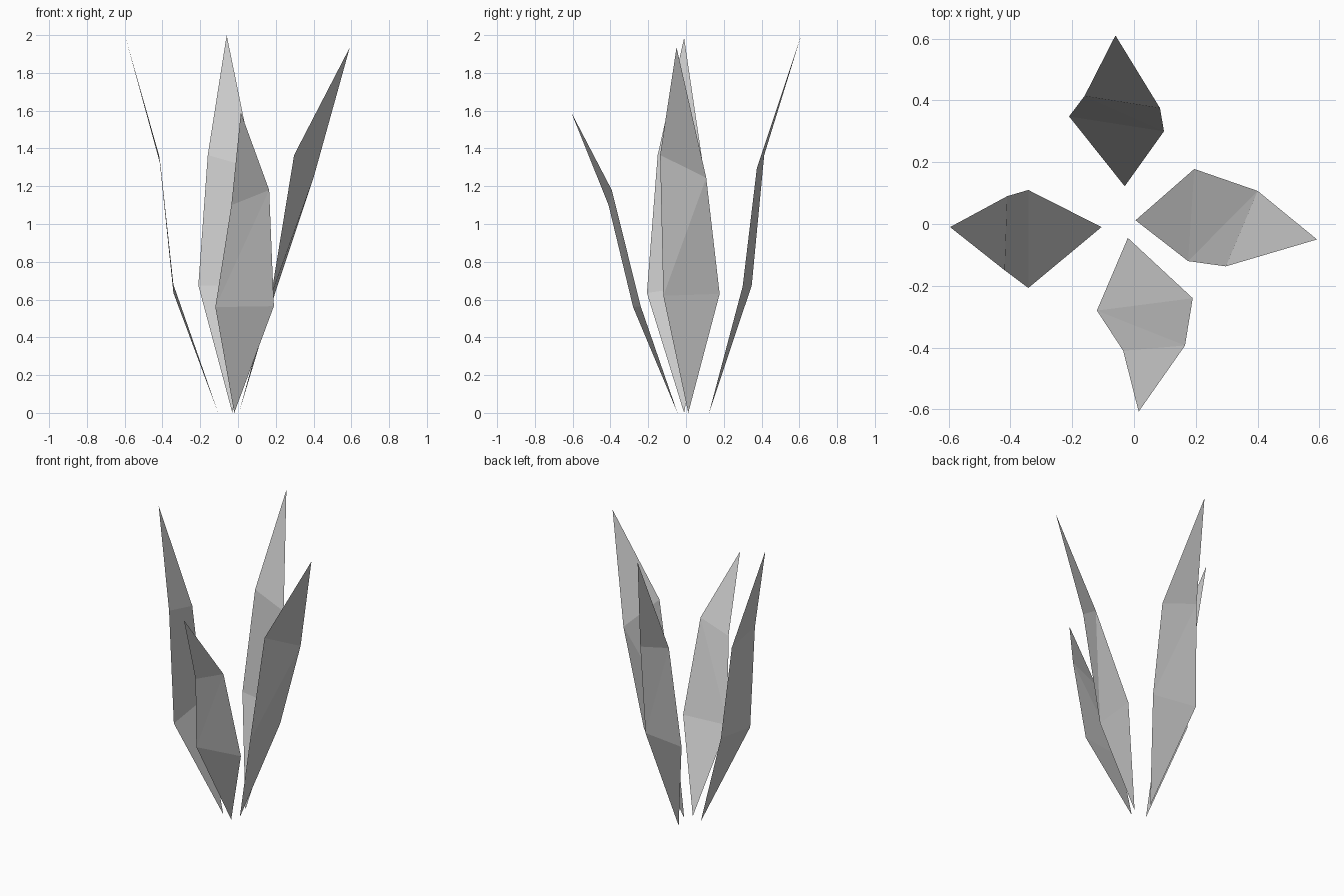
import bpy


def leaf(name, base, lower, upper, tip):
    """Folded low-poly blade: base point, two creases, tip."""
    verts = [base, *lower, *upper, tip]
    # one triangle at each end, two triangles in the middle band
    faces = [(0, 2, 1), (1, 2, 3), (2, 4, 3), (3, 4, 5)]
    mesh = bpy.data.meshes.new(name)
    mesh.from_pydata(verts, [], faces)
    mesh.update()
    obj = bpy.data.objects.new(name, mesh)
    bpy.context.collection.objects.link(obj)
    return obj


# Each crease runs from the leaf's left edge to its right edge, seen from outside
leaf("front_leaf", (-0.02, -0.045, 0),
     [(0.19, -0.24, 0.565), (-0.12, -0.28, 0.56)],
     [(0.165, -0.393, 1.18), (-0.035, -0.41, 1.10)],
     (0.015, -0.607, 1.59))

leaf("right_leaf", (0.005, 0.012, 0),
     [(0.195, 0.178, 0.63), (0.175, -0.12, 0.62)],
     [(0.40, 0.107, 1.245), (0.297, -0.137, 1.365)],
     (0.592, -0.05, 1.935))

leaf("back_leaf", (-0.03, 0.122, 0),
     [(-0.21, 0.348, 0.675), (0.097, 0.30, 0.67)],
     [(-0.16, 0.414, 1.365), (0.084, 0.375, 1.295)],
     (-0.06, 0.61, 2.0))

leaf("left_leaf", (-0.105, -0.01, 0),
     [(-0.342, -0.207, 0.635), (-0.342, 0.11, 0.68)],
     [(-0.418, -0.15, 1.365), (-0.41, 0.09, 1.31)],
     (-0.595, -0.01, 1.985))
